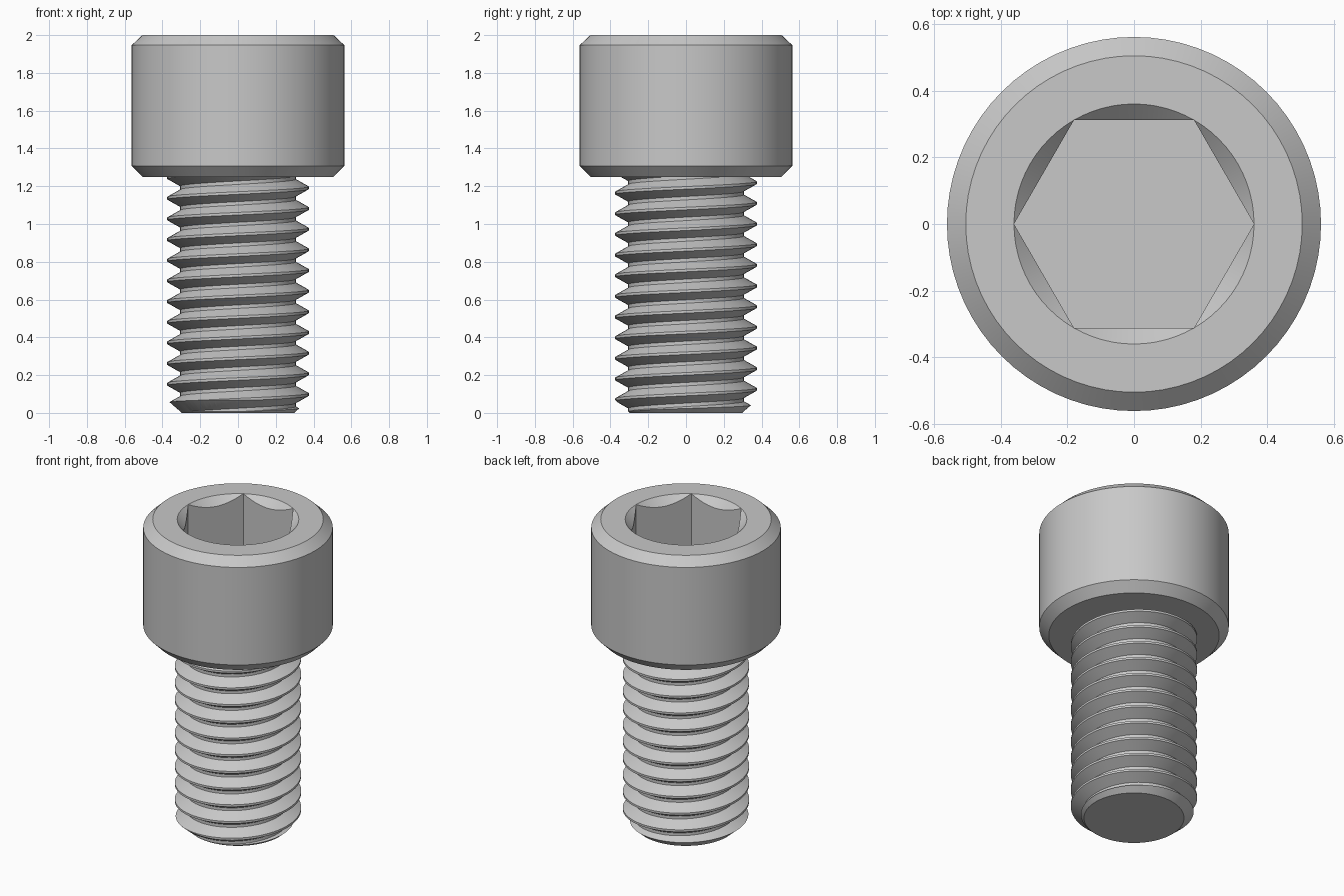
import bpy, bmesh, math

if "Cube" in bpy.data.objects:
    bpy.data.objects.remove(bpy.data.objects["Cube"])

steel = bpy.data.materials.new("grey steel")
steel.use_nodes = True
GREY = (0.58, 0.58, 0.58, 1)
steel.diffuse_color = GREY
steel.node_tree.nodes["Principled BSDF"].inputs["Base Color"].default_value = GREY

SEGMENTS = 72
HEAD_BASE = 1.25
PITCH = 0.1094
TURNS = 15
CREST, ROOT = 0.375, 0.306
CREST_FLAT, ROOT_FLAT = PITCH / 8, PITCH / 6


def make_object(name, bm):
    bmesh.ops.recalc_face_normals(bm, faces=bm.faces)
    mesh = bpy.data.meshes.new(name)
    bm.to_mesh(mesh)
    bm.free()
    mesh.materials.append(steel)
    obj = bpy.data.objects.new(name, mesh)
    bpy.context.collection.objects.link(obj)
    return obj


def turned(name, profile, sides):
    """Solid of revolution from (radius, height) points, capped at both ends."""
    bm = bmesh.new()
    rings = []
    for r, z in profile:
        rings.append([bm.verts.new((r * math.cos(a), r * math.sin(a), z))
                      for a in (math.tau * i / sides for i in range(sides))])
    for low, high in zip(rings, rings[1:]):
        for i in range(sides):
            k = (i + 1) % sides
            bm.faces.new((low[i], low[k], high[k], high[i]))
    bm.faces.new(rings[0])
    bm.faces.new(rings[-1])
    return make_object(name, bm)


def select_only(obj):
    bpy.ops.object.select_all(action='DESELECT')
    obj.select_set(True)
    bpy.context.view_layer.objects.active = obj


def cut(obj, cutter, operation):
    """Apply a boolean and discard the cutter."""
    mod = obj.modifiers.new("cut", 'BOOLEAN')
    mod.operation, mod.object, mod.solver = operation, cutter, 'EXACT'
    select_only(obj)
    bpy.ops.object.modifier_apply(modifier=mod.name)
    bpy.data.objects.remove(cutter)


def smooth(obj):
    select_only(obj)
    bpy.ops.object.shade_smooth_by_angle(angle=math.radians(20))


# Head with chamfered rims, hexagonal socket and conical lead-in
head = turned("head", [(0.506, HEAD_BASE), (0.5625, 1.308), (0.5625, 1.947), (0.506, 2)], SEGMENTS)
cut(head, turned("socket_cutter", [(0.361, 1.625), (0.361, 2.1)], 6), 'DIFFERENCE')
cut(head, turned("lead_in_cutter", [(0.301, 1.94), (0.381, 2.02)], SEGMENTS), 'DIFFERENCE')
smooth(head)

# Right-handed thread: four helical strands trace the crest and root edges
flank = (PITCH - CREST_FLAT - ROOT_FLAT) / 2
edges = [(CREST, 0), (CREST, CREST_FLAT), (ROOT, CREST_FLAT + flank), (ROOT, PITCH - flank)]
start = -0.012 - 2 * PITCH - CREST_FLAT / 2
bm = bmesh.new()
strands = []
for r, rise in edges:
    strand = []
    for k in range(TURNS * SEGMENTS + 1):
        a = math.tau * (k % SEGMENTS) / SEGMENTS
        z = start + rise + PITCH * k / SEGMENTS
        strand.append(bm.verts.new((r * math.cos(a), r * math.sin(a), z)))
    strands.append(strand)
# The last strand meets the first one a full turn later
strands.append(strands[0][SEGMENTS:])
for low, high in zip(strands, strands[1:]):
    for k in range(len(high) - 1):
        bm.faces.new((low[k], low[k + 1], high[k + 1], high[k]))

# Close both ends to the axis
rims = [e for e in bm.edges if e.is_boundary]
for height, at_tip in ((start - PITCH, True), (start + (TURNS + 2) * PITCH, False)):
    centre = bm.verts.new((0, 0, height))
    for e in rims:
        if (e.verts[0].co.z < HEAD_BASE / 2) == at_tip:
            bm.faces.new((e.verts[0], e.verts[1], centre))
bmesh.ops.triangulate(bm, faces=bm.faces)
shank = make_object("threaded_shank", bm)

# Trim the thread to length with a chamfered tip
blank = turned("shank_blank", [(0.297, 0), (0.47, 0.15), (0.47, HEAD_BASE + 0.01)], SEGMENTS)
cut(shank, blank, 'INTERSECT')
smooth(shank)
